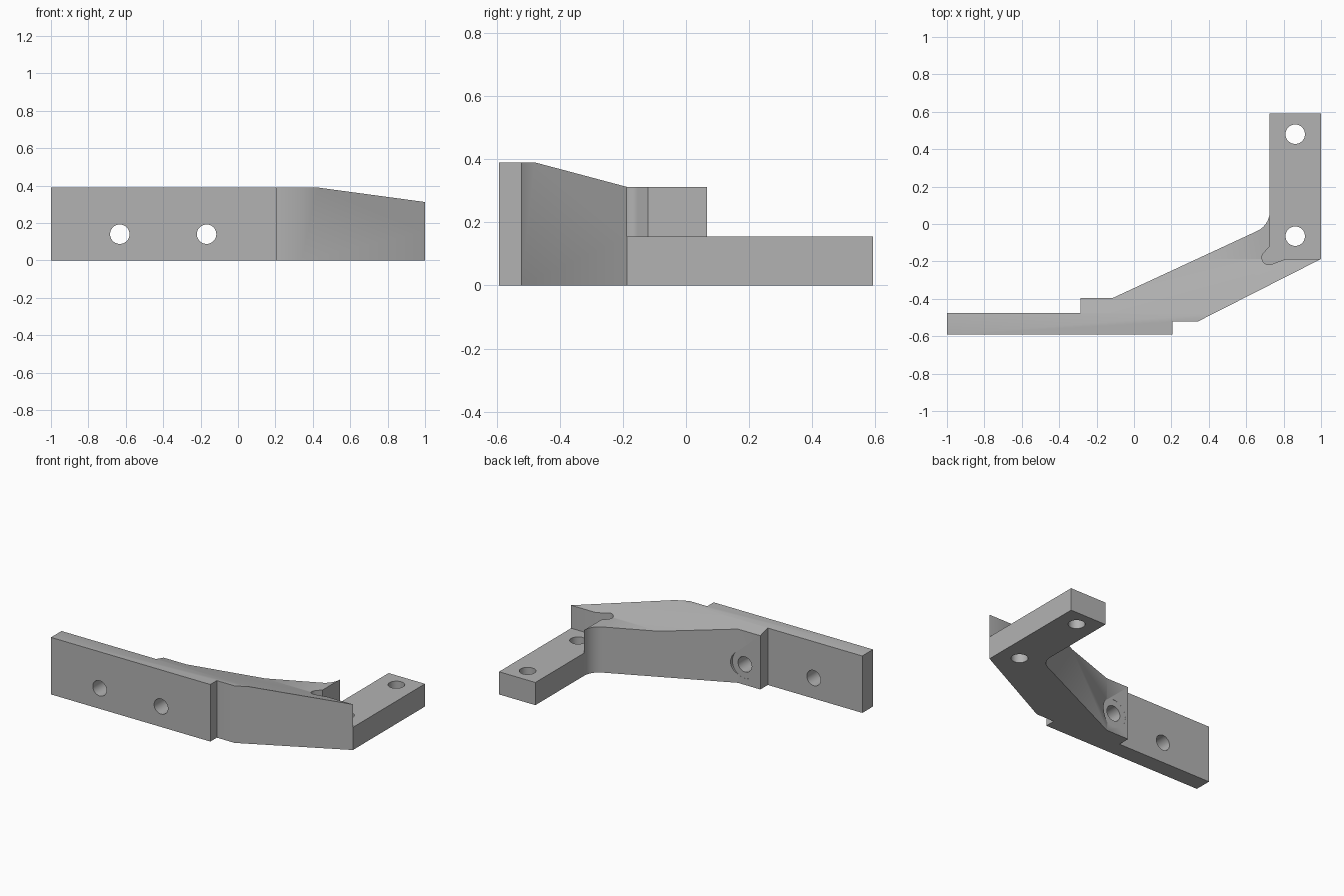
import bpy, bmesh
from math import radians, sin, cos, pi
from mathutils import Vector, Matrix

cube = bpy.data.objects.get("Cube")
if cube:
    bpy.data.objects.remove(cube, do_unlink=True)

grey = bpy.data.materials.new("plain grey")
grey.use_nodes = True
colour = (0.45, 0.45, 0.45, 1)
grey.diffuse_color = colour
grey.node_tree.nodes["Principled BSDF"].inputs["Base Color"].default_value = colour


def prism(name, outline, place, start, end):
    """Extrude an outline; place(a, b, depth) gives each 3D point."""
    bm = bmesh.new()
    face = bm.faces.new([bm.verts.new(place(a, b, start)) for a, b in outline])
    extruded = bmesh.ops.extrude_face_region(bm, geom=[face])["geom"]
    shift = Vector(place(0, 0, end)) - Vector(place(0, 0, start))
    bmesh.ops.translate(bm, vec=shift,
                        verts=[v for v in extruded if isinstance(v, bmesh.types.BMVert)])
    bmesh.ops.recalc_face_normals(bm, faces=bm.faces)
    mesh = bpy.data.meshes.new(name)
    bm.to_mesh(mesh)
    bm.free()
    mesh.materials.append(grey)
    obj = bpy.data.objects.new(name, mesh)
    bpy.context.collection.objects.link(obj)
    return obj


def plan(a, b, depth):
    return (a, b, depth)


def front(a, b, depth):
    return (a, depth, b)


def side(a, b, depth):
    return (depth, a, b)


def arc(cx, cy, r, first, last, steps):
    angles = [radians(first + (last - first) * i / steps) for i in range(steps + 1)]
    return [(cx + r * cos(t), cy + r * sin(t)) for t in angles]


def circle(cx, cy, r):
    return arc(cx, cy, r, 0, 360, 40)[:-1]


# Angled bracket: flat plate, slanted arm and mounting leg in one outline
fillet = arc(0.611, 0.066, 0.114, 0, -65, 10)
outline = [(-1, -0.592), (0.205, -0.592), (0.205, -0.522), (0.34, -0.522),
           (1, -0.187), (1, 0.592), (0.725, 0.592)] + fillet + [
           (-0.115, -0.396), (-0.285, -0.396), (-0.285, -0.477), (-1, -0.477)]
bracket = prism("bracket", outline, plan, 0, 0.39)

# Sloped top of the arm
slope = [(-0.554, 0.41), (-0.48, 0.39), (-0.187, 0.312), (1, 0.312), (1, 0.6)]
cutters = [prism("slope_cutter", slope, side, -2, 2)]

# Seat above the leg, with a rounded relief in its inner corner
relief = arc(0.722, -0.18, 0.038, 135, 297, 12)
seat = [(1.2, -0.187), (1.2, 0.8), (0.725, 0.8), (0.725, -0.12)] + relief + [(0.81, -0.187)]
cutters.append(prism("seat_cutter", seat, plan, 0.155, 0.8))

# Bolt holes through the leg and the plate
for y in (0.48, -0.065):
    cutters.append(prism("leg_hole_cutter", circle(0.862, y, 0.052), plan, -0.5, 0.7))
for x in (-0.632, -0.168):
    cutters.append(prism("plate_hole_cutter", circle(x, 0.14, 0.052), front, -0.9, 0.3))

# Bolt head clearance where the hole meets the slanted arm
cutters.append(prism("clearance_cutter", circle(-0.168, 0.14, 0.095), front, -0.3965, 0.3))

bpy.context.view_layer.objects.active = bracket
bracket.select_set(True)
for cutter in cutters:
    cut = bracket.modifiers.new("cut", "BOOLEAN")
    cut.operation = "DIFFERENCE"
    cut.solver = "EXACT"
    cut.object = cutter
    bpy.ops.object.modifier_apply(modifier=cut.name)
for cutter in cutters:
    bpy.data.objects.remove(cutter, do_unlink=True)

bpy.ops.object.shade_smooth_by_angle(angle=radians(30))
